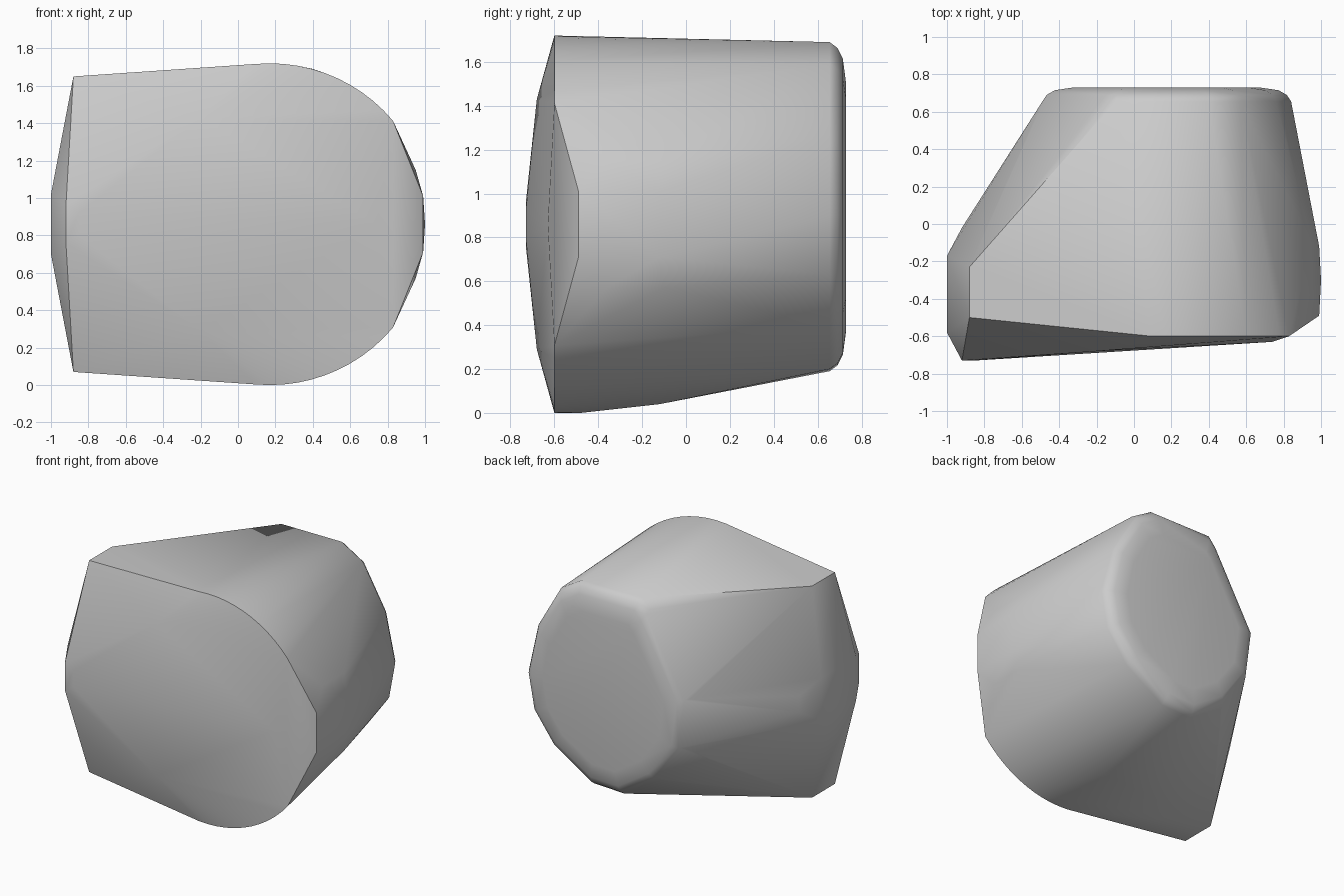
import bpy
import bmesh
from math import sin, cos, radians
from mathutils import Vector

default_cube = bpy.data.objects.get("Cube")
if default_cube:
    bpy.data.objects.remove(default_cube, do_unlink=True)

MID = 0.86          # height of the body's horizontal symmetry plane
RADIUS = 0.86       # radius of the rounded front rim


def mirrored(points):
    """Return points given as (x, y, height above middle), plus their mirror below."""
    result = []
    for x, y, h in points:
        result.append(Vector((x, y, MID + h)))
        if h:
            result.append(Vector((x, y, MID - h)))
    return result


def front_rim():
    """Rounded rim of the front face, cut off by the slanted right bevel."""
    arc = []
    for angle in range(40, 96, 5):
        a = radians(angle)
        arc.append((0.17 + RADIUS * cos(a), -0.6, RADIUS * sin(a)))
    return mirrored(arc)


def back_cap():
    """Rim of the back face, repeated inward to make a softly rounded edge."""
    outline = [(-0.1, 1.69), (0.4, 1.69), (0.57, 1.59), (0.76, 1.26), (0.84, 0.9),
               (0.79, 0.63), (0.62, 0.4), (0.3, 0.2), (0.05, 0.19), (-0.23, 0.37),
               (-0.44, 0.66), (-0.49, 1.04), (-0.16, 1.62)]
    center = Vector((0.17, 0.93))
    rings = [(1.0, 0.655), (0.965, 0.69), (0.9, 0.715), (0.75, 0.73)]
    points = []
    for scale, y in rings:
        for corner in outline:
            p = center + (Vector(corner) - center) * scale
            points.append(Vector((p.x, y, p.y)))
    return points


# Wedge-shaped left side with its blunt tip
wedge = mirrored([
    (-0.88, -0.5, 0.79), (-0.88, -0.23, 0.79),
    (-1.0, -0.58, 0.16), (-1.0, -0.17, 0.16),
    (-0.92, -0.02, 0.06), (-0.92, -0.73, 0.1),
])

# Gently bulging front face
front = mirrored([(-0.2, -0.68, 0.57), (-0.85, -0.73, 0.06), (0.74, -0.63, 0)])

# Rounded right flank and belly
flank = mirrored([
    (0.99, -0.49, 0.15), (0.99, -0.12, 0.15), (1.0, -0.3, 0),
    (0.95, -0.36, 0.29), (0.95, -0.1, 0.29),
])
belly = [Vector((0.17, -0.48, 0.0)), Vector((0.17, -0.12, 0.04))]

# Wrap all the outlines in one tight skin
bm = bmesh.new()
for point in wedge + front + flank + belly + front_rim() + back_cap():
    bm.verts.new(point)
hull = bmesh.ops.convex_hull(bm, input=bm.verts[:], use_existing_faces=False)
loose = set(hull["geom_interior"]) | set(hull["geom_unused"])
bmesh.ops.delete(bm, geom=[v for v in loose if isinstance(v, bmesh.types.BMVert)],
                 context="VERTS")
bmesh.ops.recalc_face_normals(bm, faces=bm.faces[:])
mesh = bpy.data.meshes.new("faceted_body")
bm.to_mesh(mesh)
bm.free()
body = bpy.data.objects.new("faceted_body", mesh)
bpy.context.collection.objects.link(body)

# Plain grey material
grey = bpy.data.materials.new("plain_grey")
grey.use_nodes = True
color = (0.6, 0.6, 0.6, 1.0)
grey.diffuse_color = color
grey.node_tree.nodes["Principled BSDF"].inputs["Base Color"].default_value = color
mesh.materials.append(grey)

# Smooth shading with the strong edges kept crisp
bpy.ops.object.select_all(action="DESELECT")
body.select_set(True)
bpy.context.view_layer.objects.active = body
bpy.ops.object.shade_smooth_by_angle(angle=radians(40))
